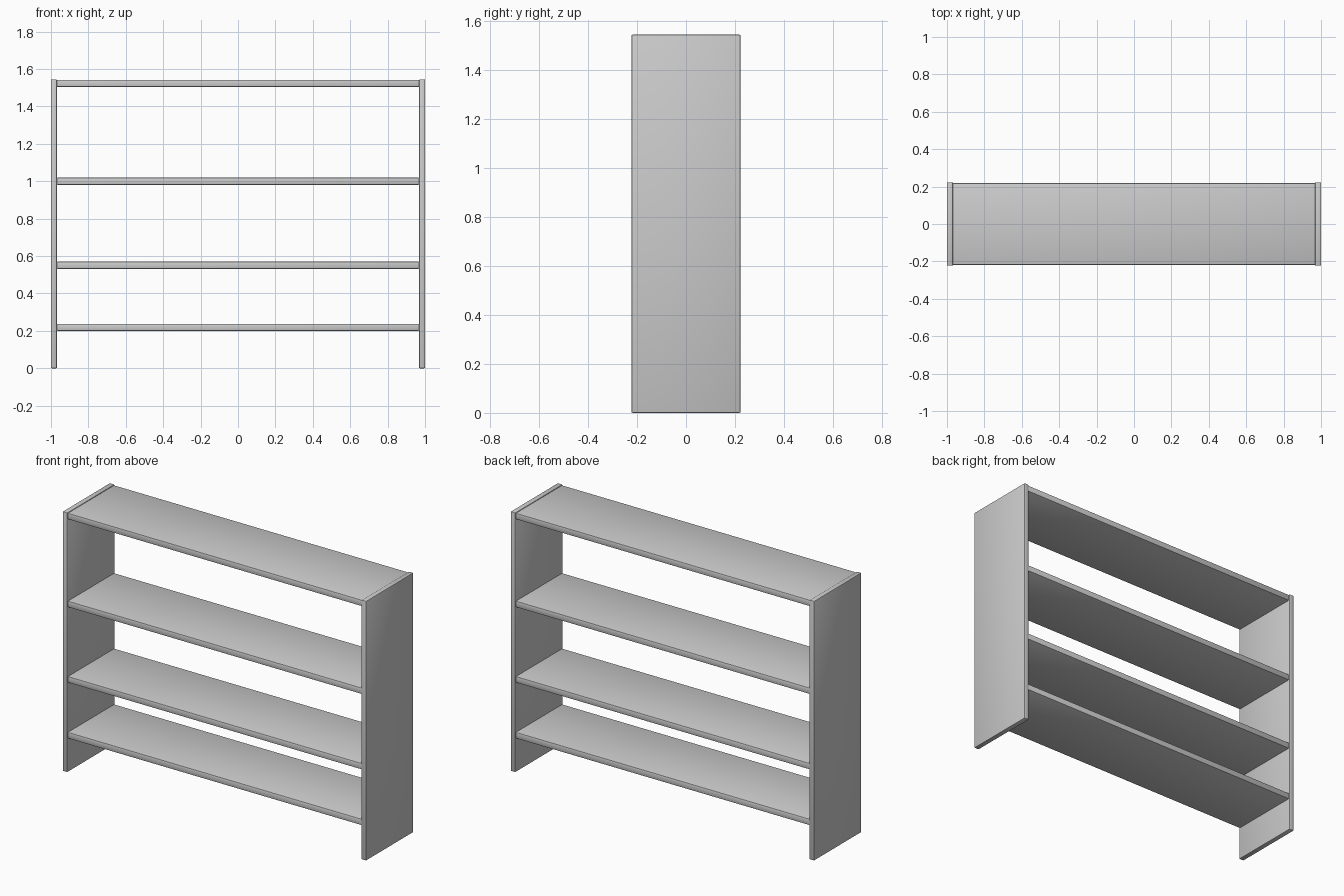
import bpy

if "Cube" in bpy.data.objects:
    bpy.data.objects.remove(bpy.data.objects["Cube"])

HEIGHT = 1.545
PANEL_T = 0.032
SHELF_T = 0.038


def board(name, size, centre, bevel=0.006):
    """Rectangular board with softly rounded edges."""
    bpy.ops.mesh.primitive_cube_add(size=1, location=centre)
    ob = bpy.context.object
    ob.name = name
    ob.scale = size
    bpy.ops.object.transform_apply(location=False, rotation=False, scale=True)
    mod = ob.modifiers.new("rounded_edges", 'BEVEL')
    mod.width = bevel
    mod.segments = 2
    bpy.ops.object.modifier_apply(modifier=mod.name)
    bpy.ops.object.shade_smooth_by_angle()
    return ob


# Upright side panels
for side, sx in (("left", -1), ("right", 1)):
    board(side + "_side_panel", (PANEL_T, 0.446, HEIGHT),
          (sx * (1 - PANEL_T / 2), 0, HEIGHT / 2), 0.005)

# Shelves between the panels, given by the height of their top surface
shelf_tops = {"bottom_shelf": 0.238, "lower_shelf": 0.57,
              "upper_shelf": 1.019, "top_shelf": 1.542}
for name, top in shelf_tops.items():
    board(name, (2 - 2 * PANEL_T + 0.004, 0.438, SHELF_T),
          (0, 0, top - SHELF_T / 2))
